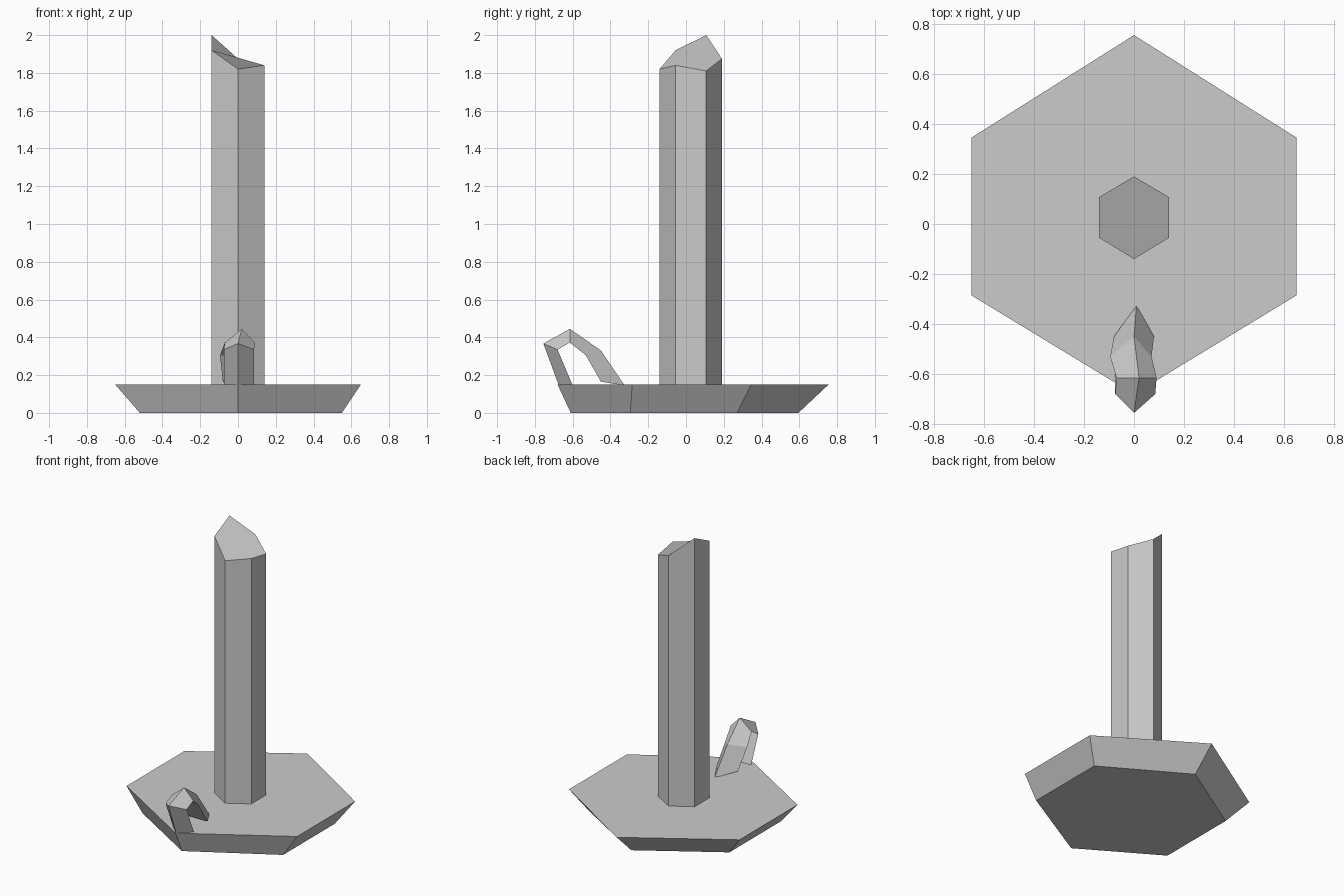
import bpy
import bmesh

# Remove the default cube
cube = bpy.data.objects.get("Cube")
if cube:
    bpy.data.objects.remove(cube, do_unlink=True)

# One plain grey for everything
grey = bpy.data.materials.new("plain_grey")
grey.use_nodes = True
colour = (0.6, 0.6, 0.6, 1)
grey.diffuse_color = colour
grey.node_tree.nodes["Principled BSDF"].inputs["Base Color"].default_value = colour


def loft(name, rings):
    """Skin a row of closed rings and cap both ends, flat shaded."""
    bm = bmesh.new()
    rows = [[bm.verts.new(p) for p in ring] for ring in rings]
    for low, high in zip(rows, rows[1:]):
        n = len(low)
        for i in range(n):
            j = (i + 1) % n
            bm.faces.new((low[i], low[j], high[j], high[i]))
    bm.faces.new(rows[0][::-1])
    bm.faces.new(rows[-1])
    bmesh.ops.recalc_face_normals(bm, faces=bm.faces)
    mesh = bpy.data.meshes.new(name)
    bm.to_mesh(mesh)
    bm.free()
    mesh.materials.append(grey)
    obj = bpy.data.objects.new(name, mesh)
    bpy.context.collection.objects.link(obj)
    return obj


def hexagon(left, right, front, front_side, back_side, back, z):
    """Pointed hexagon; z is one height or one height per corner."""
    heights = z if isinstance(z, (list, tuple)) else [z] * 6
    plan = [(0, front), (right, front_side), (right, back_side),
            (0, back), (left, back_side), (left, front_side)]
    return [(x, y, h) for (x, y), h in zip(plan, heights)]


# Flared six-sided dish
loft("dish", [
    hexagon(-0.52, 0.55, -0.61, -0.295, 0.27, 0.595, 0),
    hexagon(-0.65, 0.65, -0.68, -0.285, 0.345, 0.755, 0.15),
])

# Six-sided candle with a slanted, uneven top
candle_plan = (-0.14, 0.14, -0.14, -0.055, 0.107, 0.19)
loft("candle", [
    hexagon(*candle_plan, 0.14),
    hexagon(*candle_plan, (1.82, 1.84, 1.81, 1.875, 2.0, 1.92)),
])

# Arched handle: triangular section with an outer ridge and a flat inside
# Each station: ridge x, ridge y, ridge z, inner y, inner z, left x, right x
stations = [
    (0, -0.675, 0.15, -0.60, 0.145, -0.075, 0.085),
    (0, -0.755, 0.367, -0.68, 0.335, -0.075, 0.085),
    (0.02, -0.615, 0.445, -0.615, 0.372, -0.07, 0.09),
    (0, -0.45, 0.33, -0.53, 0.305, -0.095, 0.07),
    (0.01, -0.325, 0.145, -0.45, 0.165, -0.08, 0.08),
]
loft("handle", [
    [(rx, ry, rz), (left, iy, iz), (right, iy, iz)]
    for rx, ry, rz, iy, iz, left, right in stations
])
